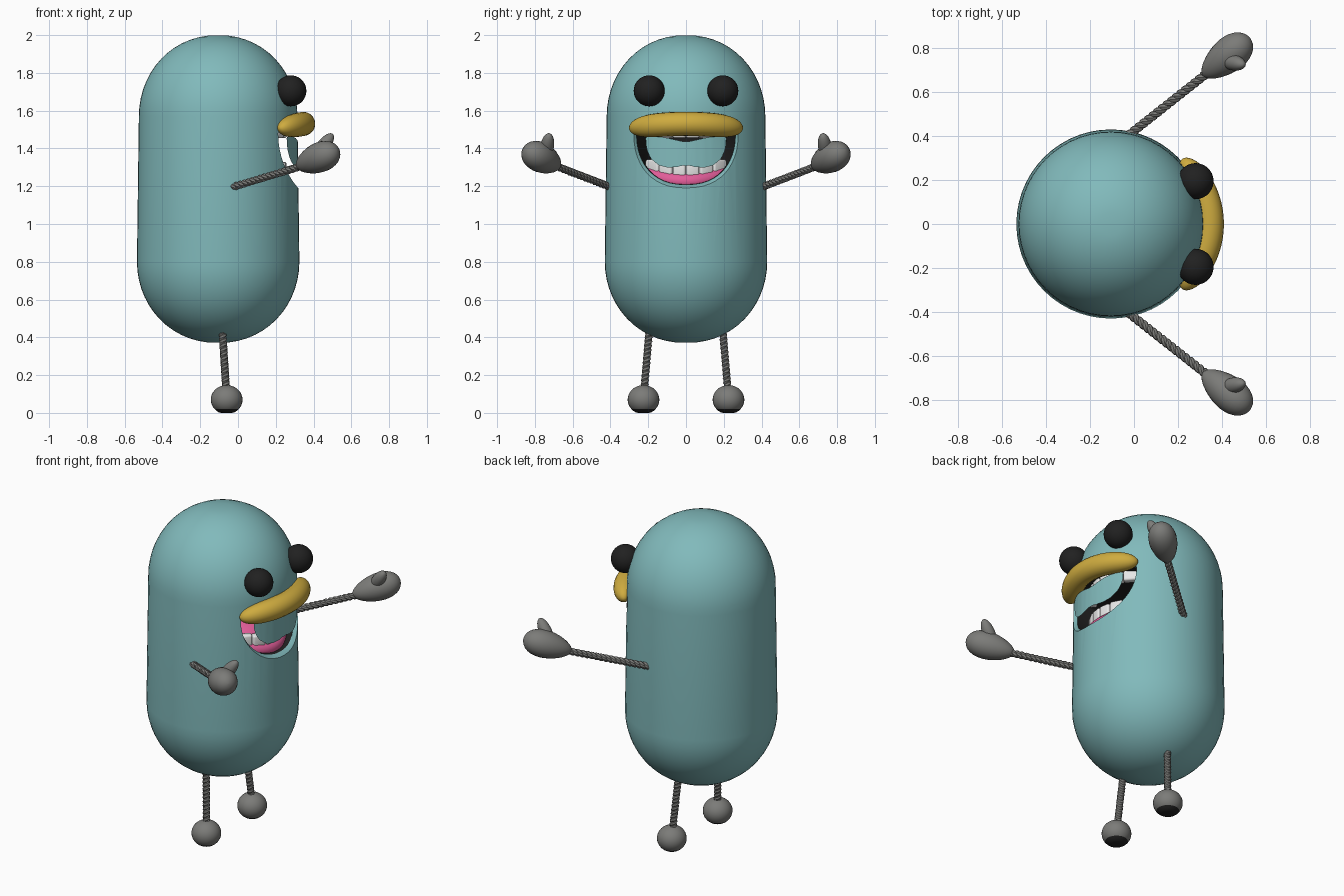
import bpy, bmesh, math
from mathutils import Vector, Matrix

if "Cube" in bpy.data.objects:
    bpy.data.objects.remove(bpy.data.objects["Cube"])

CX = -0.105   # body axis


def material(name, rgb):
    m = bpy.data.materials.new(name)
    m.use_nodes = True
    m.diffuse_color = (*rgb, 1)
    m.node_tree.nodes["Principled BSDF"].inputs["Base Color"].default_value = (*rgb, 1)
    return m


TEAL = material("teal", (0.22, 0.49, 0.50))
BLACK = material("black", (0.015, 0.015, 0.015))
YELLOW = material("yellow", (0.62, 0.41, 0.05))
GREY = material("grey", (0.20, 0.20, 0.19))
PINK = material("pink", (0.76, 0.11, 0.32))
WHITE = material("white", (0.80, 0.80, 0.80))


def smooth(ob, angle=40):
    bpy.ops.object.select_all(action="DESELECT")
    bpy.context.view_layer.objects.active = ob
    ob.select_set(True)
    bpy.ops.object.shade_smooth_by_angle(angle=math.radians(angle))


def finish(bm, name, *mats):
    bmesh.ops.recalc_face_normals(bm, faces=bm.faces)
    mesh = bpy.data.meshes.new(name)
    bm.to_mesh(mesh)
    bm.free()
    ob = bpy.data.objects.new(name, mesh)
    bpy.context.collection.objects.link(ob)
    for m in mats:
        mesh.materials.append(m)
    smooth(ob)
    return ob


def loft(bm, rings):
    """Skin closed rings of points and fan both ends; returns faces per band."""
    loops = [[bm.verts.new(p) for p in ring] for ring in rings]
    n = len(loops[0])
    bands = [[bm.faces.new((a[i], a[(i + 1) % n], b[(i + 1) % n], b[i])) for i in range(n)]
             for a, b in zip(loops, loops[1:])]
    for lp in (loops[0], loops[-1]):
        mid = bm.verts.new(sum((v.co for v in lp), Vector()) / n)
        bands.append([bm.faces.new((lp[i], lp[(i + 1) % n], mid)) for i in range(n)])
    return bands


def tube(bm, pts, radii, sides=16):
    pts = [Vector(p) for p in pts]
    rings = []
    for i, (p, r) in enumerate(zip(pts, radii)):
        t = pts[min(i + 1, len(pts) - 1)] - pts[max(i - 1, 0)]
        q = t.to_track_quat("Z", "X")
        rings.append([p + q @ Vector((r * math.cos(a), r * math.sin(a), 0))
                      for a in (math.tau * k / sides for k in range(sides))])
    loft(bm, rings)


def rope(name, start, end, turns):
    """Two thin strands twisted round each other."""
    start, end = Vector(start), Vector(end)
    q = (end - start).to_track_quat("Z", "X")
    bm = bmesh.new()
    n = turns * 10
    for phase in (0, math.pi):
        pts = []
        for i in range(n + 1):
            a = math.tau * turns * i / n + phase
            pts.append(start.lerp(end, i / n) + q @ Vector((math.cos(a), math.sin(a), 0)) * 0.008)
        tube(bm, pts, [0.014] * (n + 1), 7)
    return finish(bm, name, GREY)


def ball(bm, centre, size, rot=Matrix()):
    m = Matrix.Translation(centre) @ rot @ Matrix.Diagonal((*size, 1))
    bmesh.ops.create_uvsphere(bm, u_segments=28, v_segments=18, radius=1, matrix=m)


# body: rounded capsule
bm = bmesh.new()
rings = []
steps = 14
profile = []
for i in range(1, steps + 1):
    a = math.pi / 2 * i / steps
    profile.append((0.43 * math.sin(a) ** 0.95, 0.80 - 0.43 * math.cos(a)))
for i in range(steps, 0, -1):
    a = math.pi / 2 * i / steps
    profile.append((0.42 * math.sin(a) ** 0.95, 1.57 + 0.43 * math.cos(a)))
for r, z in profile:
    rings.append([Vector((CX + r * math.cos(a), r * math.sin(a), z))
                  for a in (math.tau * k / 56 for k in range(56))])
loft(bm, rings)
body = finish(bm, "body", TEAL, BLACK)

# mouth cutter: teal flared lip, then a black cavity
bm = bmesh.new()
rings = []
for r, s, depth in ((0.46, 1.12, 0), (0.40, 0.97, 0), (0.40, 0.95, 0.12), (0.40, 0.80, 0.30)):
    ring = []
    for k in range(48):
        a = math.tau * k / 48
        c, sn = math.cos(a), math.sin(a)
        y = 0.27 * s * math.copysign(abs(c) ** 0.85, c)
        z = 1.48 + s * (0.04 if sn > 0 else 0.28) * math.copysign(abs(sn) ** 0.9, sn)
        ring.append(Vector((CX + math.sqrt(r * r - y * y) - depth, y, z)))
    rings.append(ring)
bands = loft(bm, rings)
for band in (bands[1], bands[2], bands[4]):
    for f in band:
        f.material_index = 1
cutter = finish(bm, "mouth_cutter", TEAL, BLACK)
cutter.hide_render = True
mod = body.modifiers.new("mouth", "BOOLEAN")
mod.operation = "DIFFERENCE"
mod.solver = "EXACT"
mod.object = cutter
bpy.context.view_layer.objects.active = body
bpy.ops.object.modifier_apply(modifier="mouth")
bpy.data.objects.remove(cutter)
smooth(body, 35)


# jaw curve shared by gums and teeth
def jaw(y, z, rise=0.04):
    return Vector((0.235 - 2.6 * y * y, y, z + rise * (y / 0.2) ** 2))


ys = [-0.23 + 0.46 * i / 20 for i in range(21)]
bm = bmesh.new()
tube(bm, [jaw(y, 1.225) for y in ys], [0.042] * 21, 12)
finish(bm, "lower_gum", PINK)

bm = bmesh.new()
ball(bm, (0.06, 0, 1.30), (0.15, 0.175, 0.075), Matrix.Rotation(math.radians(8), 4, "Y"))
finish(bm, "tongue", PINK)


# teeth: rounded blocks along the jaw
def teeth(name, z, height, rise):
    bm = bmesh.new()
    for i in range(6):
        y = (i - 2.5) * 0.068
        turn = Matrix.Rotation(math.atan(-5.2 * y) * -1, 4, "Z")
        m = (Matrix.Translation(jaw(y, z, rise)) @ turn
             @ Matrix.Diagonal((0.045, 0.068 / math.cos(math.atan(5.2 * y)), height, 1)))
        bmesh.ops.create_cube(bm, size=1, matrix=m)
    bmesh.ops.bevel(bm, geom=bm.edges[:], offset=0.012, segments=3, affect="EDGES", profile=0.5)
    finish(bm, name, WHITE)


teeth("lower_teeth", 1.285, 0.085, 0.02)
teeth("upper_teeth", 1.49, 0.07, 0)

# beak: thick curved roll over the mouth
bm = bmesh.new()
pts, radii = [], []
for i in range(33):
    t = -math.cos(math.pi * i / 32)
    y = 0.295 * t
    pts.append((0.345 - 1.45 * y * y, y, 1.53 - 0.025 * t * t))
    radii.append(max(0.004, 0.064 * (1 - abs(t) ** 5) ** 0.5))
tube(bm, pts, radii, 20)
finish(bm, "beak", YELLOW)

for side, label in ((1, "left"), (-1, "right")):
    # eye
    bm = bmesh.new()
    ball(bm, (0.28, side * 0.195, 1.705), (0.082,) * 3)
    finish(bm, label + "_eye", BLACK)

    # arm
    rope(label + "_arm", (-0.03, side * 0.40, 1.195), (0.35, side * 0.70, 1.31), 9)

    # mitten hand with thumb
    bm = bmesh.new()
    base, tip = Vector((0.315, side * 0.675, 1.305)), Vector((0.525, side * 0.845, 1.39))
    n = 16
    ts = [(1 - math.cos(math.pi * i / n)) / 2 for i in range(n + 1)]
    tube(bm, [base.lerp(tip, t) for t in ts],
         [max(0.003, 0.165 * math.sqrt(t * (1 - t)) * (0.75 + 0.4 * t)) for t in ts], 20)
    up = Vector((0.09, side * -0.02, 0.12)).to_track_quat("Z", "X").to_matrix().to_4x4()
    ball(bm, (0.45, side * 0.735, 1.41), (0.036, 0.036, 0.085), up)
    finish(bm, label + "_hand", GREY)

    # leg
    rope(label + "_leg", (-0.082, side * 0.195, 0.43), (-0.062, side * 0.222, 0.11), 7)

    # foot with a dark flattened sole
    bm = bmesh.new()
    ball(bm, (-0.06, side * 0.225, 0.07), (0.084, 0.084, 0.077))
    for v in bm.verts:
        v.co.z = max(v.co.z, 0)
    for f in bm.faces:
        f.material_index = int(f.calc_center_median().z < 0.016)
    finish(bm, label + "_foot", GREY, BLACK)
